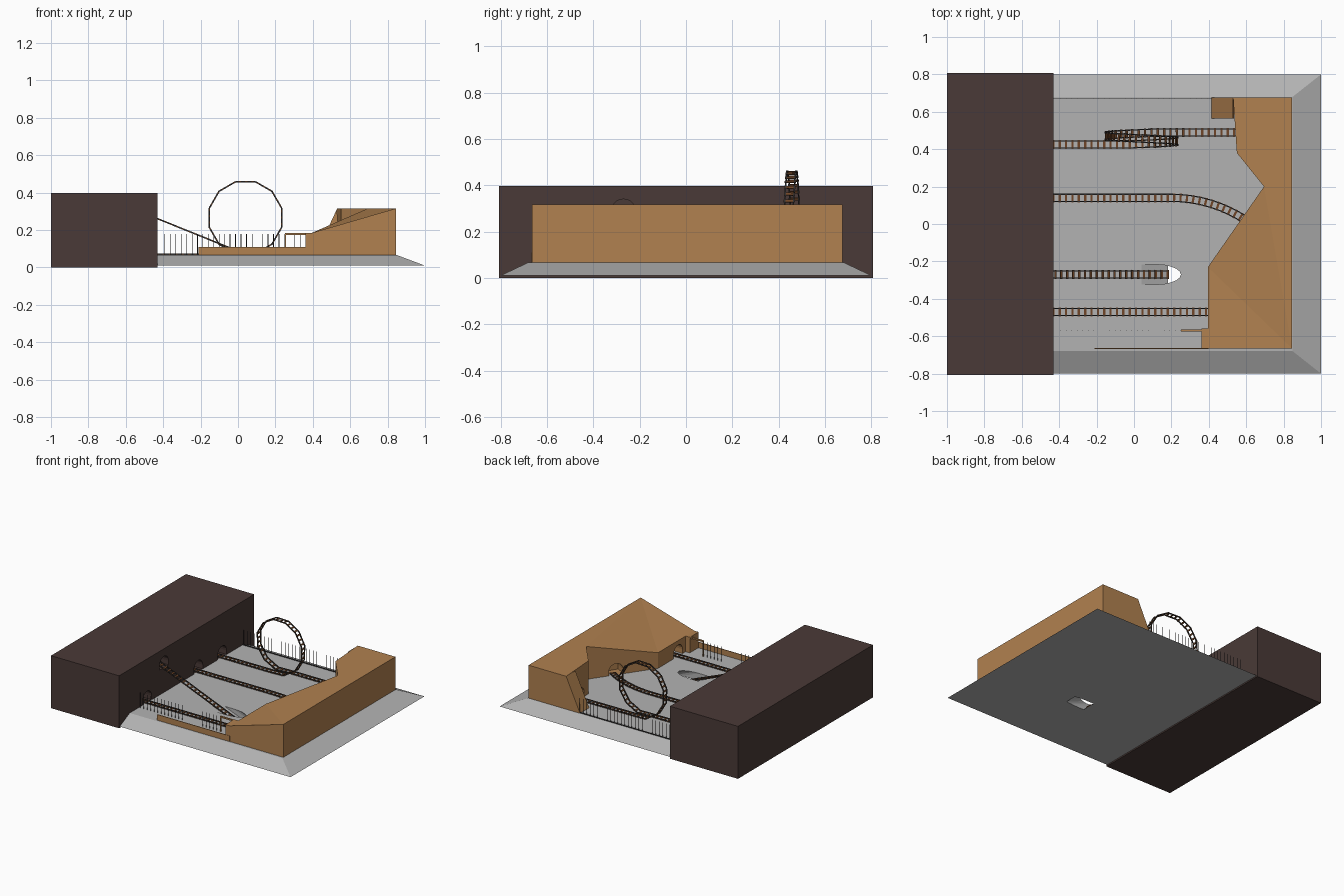
import bpy, bmesh, math
from mathutils import Vector, Matrix

if "Cube" in bpy.data.objects:
    bpy.data.objects.remove(bpy.data.objects["Cube"])


def material(name, rgb):
    m = bpy.data.materials.new(name)
    m.diffuse_color = (*rgb, 1)
    m.use_nodes = True
    m.node_tree.nodes["Principled BSDF"].inputs["Base Color"].default_value = m.diffuse_color
    return m


DARK = material("dark_brown", (0.068, 0.042, 0.038))
EARTH = material("earth_brown", (0.44, 0.22, 0.08))
STEEL = material("dark_steel", (0.03, 0.028, 0.028))
WOOD = material("tie_wood", (0.16, 0.06, 0.02))
GREY = material("ground_grey", (0.45, 0.45, 0.45))
G = 0.067  # ground level


def finish(bm, name, *mats):
    bmesh.ops.recalc_face_normals(bm, faces=bm.faces)
    me = bpy.data.meshes.new(name)
    bm.to_mesh(me)
    bm.free()
    ob = bpy.data.objects.new(name, me)
    bpy.context.collection.objects.link(ob)
    for m in mats:
        me.materials.append(m)
    return ob


def solid(name, verts, faces, *mats):
    bm = bmesh.new()
    vs = [bm.verts.new(v) for v in verts]
    for f in faces:
        bm.faces.new([vs[i] for i in f])
    return finish(bm, name, *mats)


def add_box(bm, lo, hi):
    lo, hi = Vector(lo), Vector(hi)
    mat = Matrix.Translation((lo + hi) / 2) @ Matrix.Diagonal((*(hi - lo), 1))
    bmesh.ops.create_cube(bm, size=1, matrix=mat)


def boxes(name, spans, mat):
    bm = bmesh.new()
    for lo, hi in spans:
        add_box(bm, lo, hi)
    return finish(bm, name, mat)


def prism(name, lower, upper, mat):
    n = len(lower)
    sides = [(i, (i + 1) % n, (i + 1) % n + n, i + n) for i in range(n)]
    return solid(name, lower + upper, [tuple(range(n)), tuple(range(n, 2 * n))] + sides, mat)


def arch_tunnel(p0, p1):
    """Arch profile swept from p0 to p1 (floor centre line)."""
    p0, p1 = Vector(p0), Vector(p1)
    d = p1 - p0
    side = Vector((-d.y, d.x, 0)).normalized()
    prof = [(-0.053, 0)] + [(-0.053 * math.cos(a), 0.032 + 0.053 * math.sin(a))
                            for a in [math.pi * i / 10 for i in range(11)]] + [(0.053, 0)]
    ring = lambda p: [p + side * u + Vector((0, 0, v)) for u, v in prof]
    return prism("tunnel_cutter", ring(p0), ring(p1), None)


def cut(ob, *tunnels):
    cutters = [arch_tunnel(*t) for t in tunnels]
    for c in cutters:
        c.hide_render = True
        m = ob.modifiers.new("tunnel", 'BOOLEAN')
        m.operation, m.object, m.solver = 'DIFFERENCE', c, 'EXACT'
    bpy.context.view_layer.update()
    dg = bpy.context.evaluated_depsgraph_get()
    me = bpy.data.meshes.new_from_object(ob.evaluated_get(dg))
    ob.modifiers.clear()
    ob.data = me
    for c in cutters:
        bpy.data.objects.remove(c)


def beam(bm, a, b, side, w, h, idx):
    """Box along a-b, w wide along side, h thick."""
    d = (b - a).normalized()
    s = (side - d * side.dot(d)).normalized()
    u = d.cross(s)
    rot = Matrix((d, s, u)).transposed().to_4x4()
    mat = Matrix.Translation((a + b) / 2) @ rot @ Matrix.Diagonal(((b - a).length, w, h, 1))
    vs = bmesh.ops.create_cube(bm, size=1, matrix=mat)['verts']
    for f in {f for v in vs for f in v.link_faces}:
        f.material_index = idx


def track(name, pts, step=0.034, fixed_side=None):
    bm = bmesh.new()
    pts = [Vector(p) for p in pts]
    sides = []
    for i in range(len(pts)):
        d = pts[min(i + 1, len(pts) - 1)] - pts[max(i - 1, 0)]
        sides.append(Vector(fixed_side) if fixed_side else Vector((-d.y, d.x, 0)).normalized())
    nxt = step / 2
    for i in range(len(pts) - 1):
        a, b = pts[i], pts[i + 1]
        for k in (-0.019, 0.019):
            beam(bm, a + sides[i] * k, b + sides[i + 1] * k, sides[i], 0.006, 0.008, 0)
        d = (b - a).normalized()
        while nxt < (b - a).length:
            c = a + d * nxt
            beam(bm, c - d * 0.006, c + d * 0.006, sides[i], 0.048, 0.005, 1)
            nxt += step
        nxt -= (b - a).length
    return finish(bm, name, STEEL, WOOD)


# ground slab with bevelled edges
low = [(-0.435, -0.8, 0.01), (1, -0.8, 0.01), (1, 0.8, 0.01), (-0.435, 0.8, 0.01)]
top = [(-0.435, -0.68, G), (0.848, -0.68, G), (0.848, 0.68, G), (-0.435, 0.68, G)]
ground = prism("ground_slab", low, top, GREY)
slope = -0.403
cut(ground, ((-0.06, -0.27, G - 0.1 * slope), (0.34, -0.27, G + 0.3 * slope)))

# station building with tunnel mouths
building = boxes("building", [((-1, -0.807, 0), (-0.43, 0.807, 0.397))], DARK)
cut(building, *[((-0.6, y, z), (-0.4, y, z)) for y, z in
                ((-0.47, G), (-0.27, 0.255), (0.14, G), (0.425, G))])

# cliff with sloping top
out = [(0.53, 0.675, 0.316), (0.55, 0.38, 0.316), (0.695, 0.2, 0.316), (0.395, -0.23, 0.185),
       (0.395, -0.665, 0.185), (0.845, -0.665, 0.316), (0.845, 0.675, 0.316)]
verts = out + [(x, y, G - 0.002) for x, y, z in out]
faces = [(0, 1, 2, 6), (2, 5, 6), (2, 3, 5), (3, 4, 5), tuple(range(7, 14))]
faces += [(i, (i + 1) % 7, (i + 1) % 7 + 7, i + 7) for i in range(7)]
cliff = solid("cliff", verts, faces, EARTH)
cut(cliff, ((0.34, -0.47, G), (0.5, -0.47, G)), ((0.46, 0.085, G), (0.64, -0.02, G)),
    ((0.5, 0.49, G), (0.64, 0.49, G)))

# sloping buttress at the back of the cliff
tri = [(0.415, G), (0.535, G), (0.53, 0.315)]
prism("cliff_buttress", [(x, 0.565, z) for x, z in tri], [(x, 0.675, z) for x, z in tri], EARTH)

# front low wall, gate block and gate frame
boxes("low_wall", [((-0.21, -0.667, G), (0.397, -0.662, 0.11))], EARTH)
boxes("gate_block", [((0.36, -0.665, G), (0.397, -0.56, 0.185))], EARTH)
boxes("gate_frame", [((0.25, -0.575, 0.175), (0.397, -0.563, 0.185)),
                     ((0.25, -0.573, G), (0.257, -0.565, 0.18))], EARTH)

# fences of thin posts
def fence(name, y, x0, x1):
    n = round((x1 - x0) / 0.029)
    xs = [x0 + (x1 - x0) * i / n for i in range(n + 1)]
    return boxes(name, [((x - 0.001, y - 0.001, G), (x + 0.001, y + 0.001, 0.18)) for x in xs], STEEL)


fence("front_fence", -0.568, -0.42, 0.25)
fence("back_fence", 0.67, -0.42, 0.42)
boxes("back_fence_rail", [((-0.43, 0.668, G), (0.46, 0.672, G + 0.006))], STEEL)

# tracks
T = G + 0.005
track("front_track", [(-0.55, -0.47, T), (0.45, -0.47, T)])
track("diving_track", [(-0.53, -0.27, 0.301), (0.18, -0.27, 0.301 + 0.71 * slope)])
R = 0.72
curve = [(0.2 + R * math.sin(a), 0.14 - R * (1 - math.cos(a)), T)
         for a in [math.radians(34) * i / 8 for i in range(9)]]
track("curved_track", [(-0.55, 0.14, T)] + curve)

# twelve-sided loop drifting sideways between the two straights
ring = []
for i in range(13):
    a = math.radians(-90 + 15 + 30 * i) if i < 12 else math.radians(-75)
    ring.append((0.04 + 0.2 * math.cos(a), 0.428 + 0.06 * (i + 0.5) / 12.5,
                 0.266 + 0.2 * math.sin(a)))
loop = [(-0.55, 0.425, T), (-0.01, 0.426, T)] + ring + [(0.6, 0.49, T)]
track("loop_track", loop, 0.034, (0, 1, 0))
